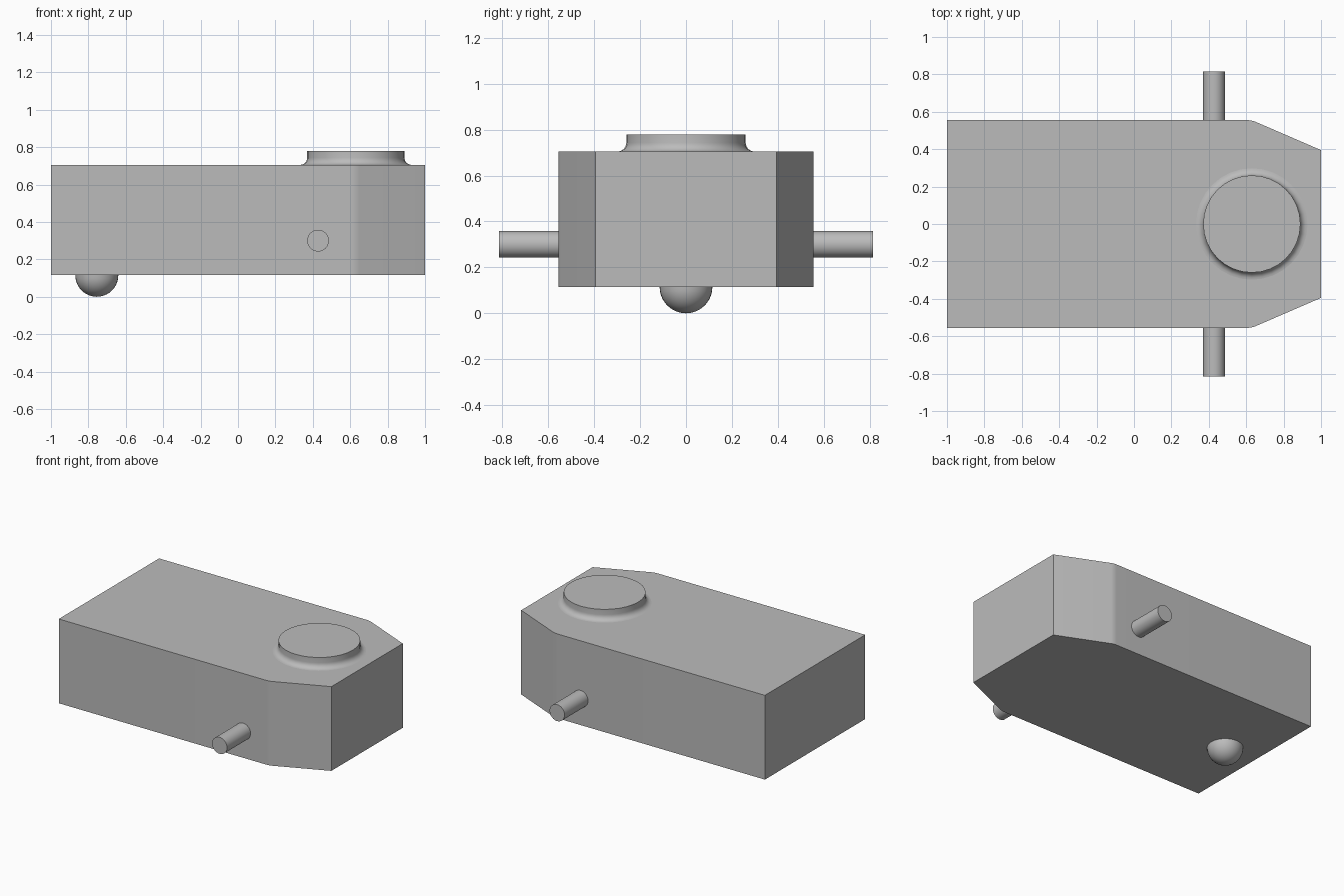
import bpy
import bmesh
import math

cube = bpy.data.objects.get("Cube")
if cube:
    bpy.data.objects.remove(cube, do_unlink=True)

grey = bpy.data.materials.new("plain_grey")
grey.use_nodes = True
colour = (0.5, 0.5, 0.5, 1)
grey.diffuse_color = colour
grey.node_tree.nodes["Principled BSDF"].inputs["Base Color"].default_value = colour

BOTTOM, TOP = 0.115, 0.705
HALF_WIDTH, NOSE_HALF, SHOULDER_X = 0.555, 0.395, 0.63


def finish(name, bm, location=(0, 0, 0), smooth=True):
    """Turn a bmesh into a named, shaded object."""
    bmesh.ops.recalc_face_normals(bm, faces=bm.faces)
    mesh = bpy.data.meshes.new(name)
    bm.to_mesh(mesh)
    bm.free()
    mesh.materials.append(grey)
    obj = bpy.data.objects.new(name, mesh)
    bpy.context.collection.objects.link(obj)
    obj.location = location
    if smooth:
        bpy.ops.object.select_all(action="DESELECT")
        obj.select_set(True)
        bpy.context.view_layer.objects.active = obj
        bpy.ops.object.shade_smooth_by_angle(angle=math.radians(35))
    return obj


def lathe(name, profile, location, steps=32):
    """Spin an (radius, height) profile around the vertical axis."""
    bm = bmesh.new()
    verts = [bm.verts.new((r, 0, z)) for r, z in profile]
    edges = [bm.edges.new(pair) for pair in zip(verts, verts[1:])]
    bmesh.ops.spin(bm, geom=verts + edges, cent=(0, 0, 0), axis=(0, 0, 1),
                   angle=math.tau, steps=steps)
    bmesh.ops.remove_doubles(bm, verts=bm.verts, dist=0.0001)
    return finish(name, bm, location)


# Body: tapered plan extruded upward, with softened shoulder edges
half_plan = [(-1, -HALF_WIDTH), (SHOULDER_X, -HALF_WIDTH), (1, -NOSE_HALF)]
plan = half_plan + [(x, -y) for x, y in reversed(half_plan)]
bm = bmesh.new()
base = bm.faces.new([bm.verts.new((x, y, BOTTOM)) for x, y in plan])
risen = bmesh.ops.extrude_face_region(bm, geom=[base], use_keep_orig=True)["geom"]
bmesh.ops.translate(bm, vec=(0, 0, TOP - BOTTOM),
                    verts=[g for g in risen if isinstance(g, bmesh.types.BMVert)])
shoulders = [e for e in bm.edges
             if all(abs(v.co.x - SHOULDER_X) < 0.001 for v in e.verts)
             and abs(e.verts[0].co.z - e.verts[1].co.z) > 0.1]
bmesh.ops.bevel(bm, geom=shoulders, offset=0.02, segments=4, profile=0.5,
                affect="EDGES")
finish("body", bm)

# Turret: round disc with a concave fillet at its foot
radius, fillet, height = 0.26, 0.038, 0.075
arc = [math.radians(a) for a in range(0, 91, 15)]
profile = [(radius + fillet * (1 - math.sin(a)), fillet * (1 - math.cos(a)))
           for a in arc]
profile += [(radius, height), (0, height)]
lathe("turret_disc", profile, (SHOULDER_X, 0, TOP))

# Caster: half ball under the rear
ball = BOTTOM
profile = [(ball * math.cos(a), -ball * math.sin(a))
           for a in (math.pi / 2 * i / 10 for i in range(11))]
lathe("caster_ball", profile, (-0.755, 0, BOTTOM))

# Axle stubs on both sides
for name, side in (("right_axle", -1), ("left_axle", 1)):
    bm = bmesh.new()
    bmesh.ops.create_cone(bm, cap_ends=True, segments=32, radius1=0.058,
                          radius2=0.058, depth=0.27)
    stub = finish(name, bm, (0.428, side * 0.68, 0.30))
    stub.rotation_euler.x = math.pi / 2
